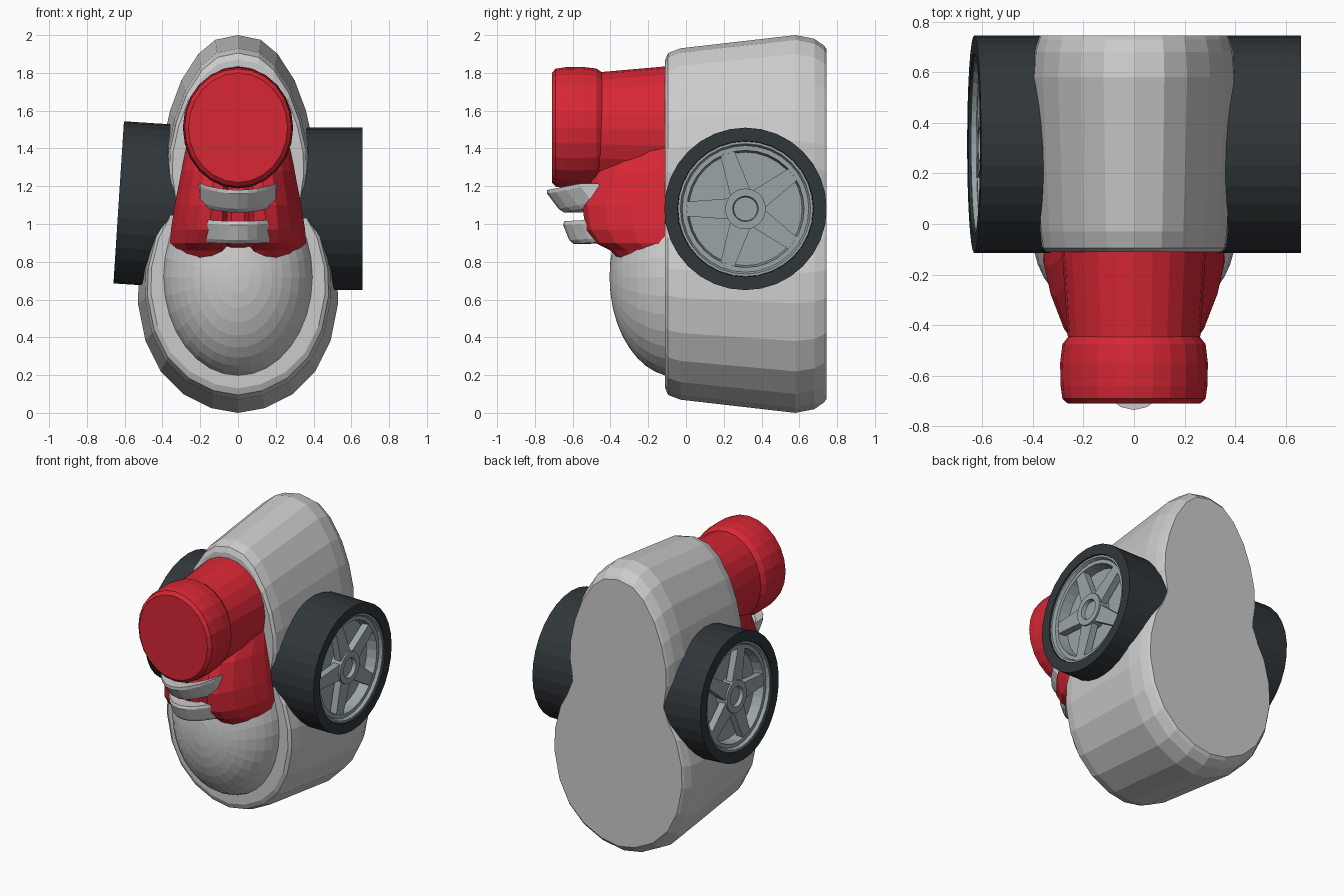
import bpy, bmesh
from math import sin, cos, pi, radians
from mathutils import Vector, Matrix

if "Cube" in bpy.data.objects:
    bpy.data.objects.remove(bpy.data.objects["Cube"])


def material(name, rgb):
    m = bpy.data.materials.new(name)
    m.diffuse_color = (*rgb, 1)
    m.use_nodes = True
    m.node_tree.nodes["Principled BSDF"].inputs["Base Color"].default_value = m.diffuse_color
    return m


RED = material("red", (0.68, 0.02, 0.035))
RUBBER = material("rubber", (0.03, 0.037, 0.042))
ALLOY = material("alloy", (0.32, 0.37, 0.39))


def loft(bm, rings):
    """Skin a list of equal closed rings and cap both ends."""
    vs = [[bm.verts.new(p) for p in r] for r in rings]
    n = len(vs[0])
    for a, b in zip(vs, vs[1:]):
        for i in range(n):
            j = (i + 1) % n
            bm.faces.new((a[i], a[j], b[j], b[i]))
    bm.faces.new(vs[0])
    bm.faces.new(vs[-1])


def finish(name, bm, mat=None, matrix=None):
    if matrix:
        bm.transform(matrix)
    bmesh.ops.recalc_face_normals(bm, faces=bm.faces)
    me = bpy.data.meshes.new(name)
    bm.to_mesh(me)
    bm.free()
    ob = bpy.data.objects.new(name, me)
    bpy.context.collection.objects.link(ob)
    if mat:
        me.materials.append(mat)
    return ob


def turn(bm, profile, n=32):
    """Lathe (x, radius) points about the x axis."""
    loft(bm, [[(x, r * cos(2 * pi * i / n), r * sin(2 * pi * i / n)) for i in range(n)]
              for x, r in profile])


# Sole: shoe outline lofted from front to back
half = [(0.12, 1.975), (0.21, 1.9), (0.3, 1.76), (0.36, 1.6), (0.395, 1.44), (0.4, 1.3),
        (0.375, 1.14), (0.42, 1.03), (0.48, 0.92), (0.525, 0.74), (0.53, 0.58),
        (0.49, 0.38), (0.41, 0.22), (0.29, 0.1), (0.14, 0.025)]
outline = [(0, 2)] + half + [(0, 0)] + [(-x, z) for x, z in reversed(half)]
bm = bmesh.new()
loft(bm, [[(x * s, y, 1 + (z - 1) * s) for x, z in outline]
          for y, s in [(-0.11, 0.87), (-0.095, 0.905), (-0.03, 0.93), (0.58, 1.0),
                       (0.68, 0.98), (0.73, 0.945), (0.745, 0.925)]])
finish("sole", bm)

# Toe cap: half buried ellipsoid, pole facing forward
bm = bmesh.new()
bmesh.ops.create_uvsphere(bm, u_segments=32, v_segments=20, radius=1)
finish("toe_cap", bm, None, Matrix.Translation((0, -0.05, 0.72))
       @ Matrix.Diagonal((0.4, 0.355, 0.53, 1)) @ Matrix.Rotation(pi / 2, 4, 'X'))

# Ankle tube and swollen collar
def ankle(name, sections, n=24):
    bm = bmesh.new()
    loft(bm, [[(rx * cos(2 * pi * i / n), y, cz + rz * sin(2 * pi * i / n)) for i in range(n)]
              for y, cz, rx, rz in sections])
    finish(name, bm, RED)


ankle("ankle", [(0, 1.5, 0.29, 0.34), (-0.1, 1.5, 0.285, 0.335), (-0.5, 1.5, 0.258, 0.3)])
ankle("collar", [(-0.44, 1.51, 0.255, 0.29), (-0.475, 1.51, 0.283, 0.313),
                 (-0.55, 1.51, 0.292, 0.322), (-0.64, 1.51, 0.29, 0.32),
                 (-0.69, 1.51, 0.283, 0.312), (-0.71, 1.51, 0.262, 0.29)])

# Upper: vertical stack of plan sections with a tongue slot in front
plan = [(1, 0), (1, 0.3), (0.93, 0.52), (0.78, 0.78), (0.6, 0.95), (0.42, 1), (0.24, 0.97),
        (0.17, 0.86), (0.1, 0.9)]
plan += [(-x, y) for x, y in reversed(plan)]
bm = bmesh.new()
loft(bm, [[(x * w, y * f, z) for x, y in plan]
          for z, w, f in [(0.75, 0.31, -0.3), (0.86, 0.35, -0.4), (0.9, 0.36, -0.48),
                          (0.97, 0.355, -0.53), (1.1, 0.335, -0.55), (1.28, 0.3, -0.48),
                          (1.5, 0.255, -0.25)]])
finish("upper", bm, RED)


# Laces: curved bands with rounded edges
def lace(name, z, front, rise, tilt):
    bm = bmesh.new()
    rings = []
    for i in range(9):
        t = i / 4 - 1
        x, y, zc = 0.2 * t, front + 0.18 * t * t, z + rise * t * t
        rings.append([(x * (1 + 0.25 * dy), y + dy - dz * tilt, zc + dz)
                      for dy, dz in [(0, -0.04), (0.015, -0.06), (0.1, -0.06), (0.115, -0.04),
                                     (0.115, 0.04), (0.1, 0.06), (0.015, 0.06), (0, 0.04)]])
    loft(bm, rings)
    finish(name, bm)


lace("upper_lace", 1.12, -0.705, 0.035, 0.75)
lace("lower_lace", 0.955, -0.635, 0.01, 0.4)

# Wheels: tyre plus alloy rim, dish, hub and five spokes
right = Matrix.Translation((0, 0.315, 1.08))
left = (Matrix.Translation((0.027, 0.315, 1.072)) @ Matrix.Rotation(radians(3.7), 4, 'Y')
        @ Matrix.Diagonal((-1, 1, 1, 1)))
for side, mw in (("right", right), ("left", left)):
    bm = bmesh.new()
    turn(bm, [(0.28, 0.43), (0.66, 0.43), (0.66, 0.36), (0.54, 0.355)])
    finish(side + "_tyre", bm, RUBBER, mw)

    bm = bmesh.new()
    turn(bm, [(0.53, 0.358), (0.65, 0.358), (0.65, 0.345), (0.63, 0.335),
              (0.63, 0.31), (0.56, 0.3)])
    turn(bm, [(0.55, 0.108), (0.64, 0.108), (0.64, 0.068), (0.615, 0.063)], 20)
    for k in range(5):
        turn_k = Matrix.Rotation(pi + k * 2 * pi / 5, 4, 'X')
        loft(bm, [[turn_k @ Vector((x, r, s * w)) for r, s, w in
                   [(0.09, -1, 0.055), (0.32, -1, 0.038), (0.32, 1, 0.038), (0.09, 1, 0.055)]]
                  for x in (0.58, 0.628)])
    finish(side + "_rim", bm, ALLOY, mw)
